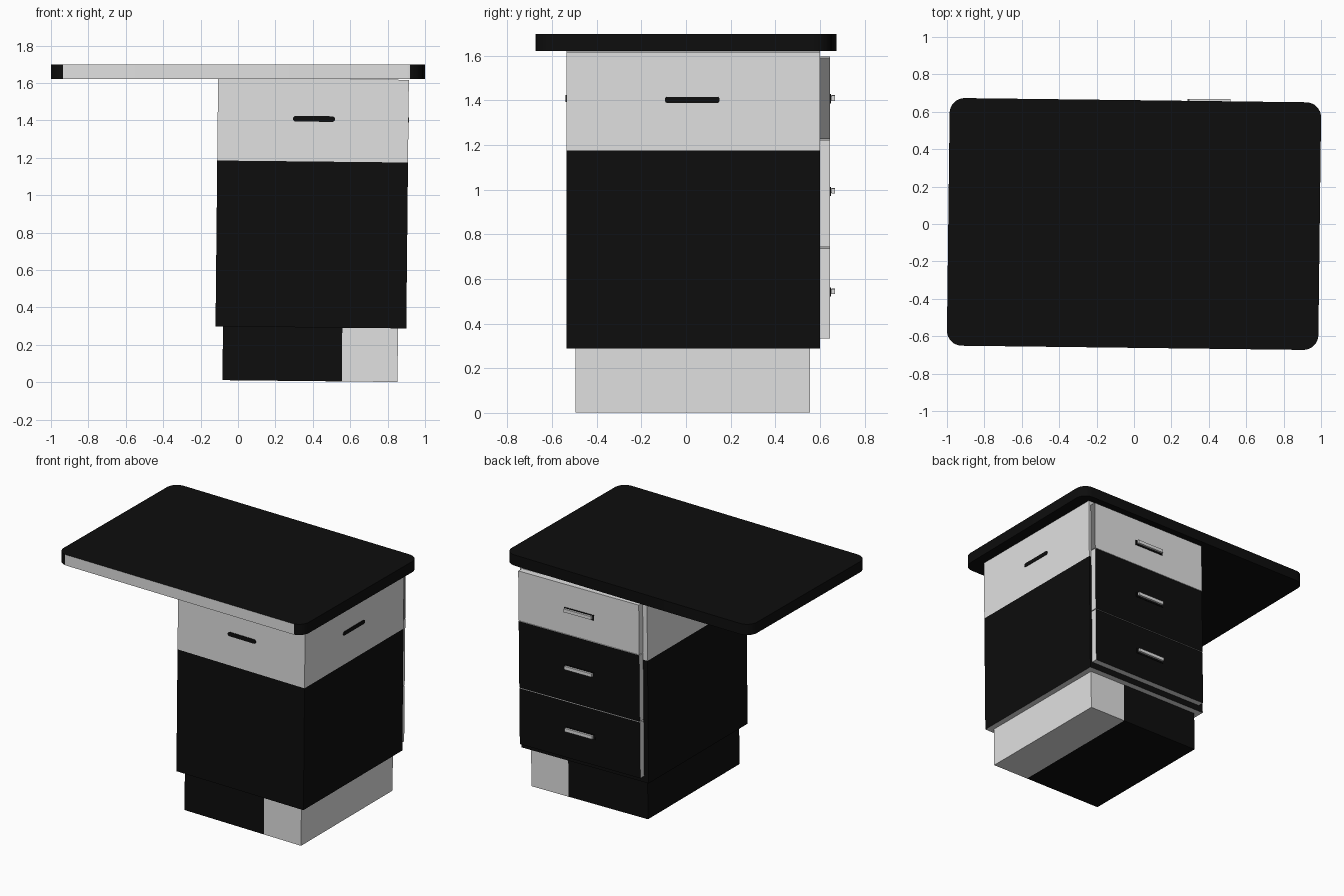
import bpy, bmesh, math
from mathutils import Matrix, Vector

if "Cube" in bpy.data.objects:
    bpy.data.objects.remove(bpy.data.objects["Cube"])

def material(name, v):
    m = bpy.data.materials.new(name)
    m.diffuse_color = (v, v, v, 1)
    m.use_nodes = True
    m.node_tree.nodes["Principled BSDF"].inputs["Base Color"].default_value = m.diffuse_color
    return m

LIGHT, BLACK, DARK = range(3)
MATS = [material("light grey", 0.75), material("black", 0.004), material("dark grey", 0.17)]

# Whole pedestal leans very slightly about the y axis
PIVOT = Vector((0.4, 0, 0.8))
LEAN = Matrix.Translation(PIVOT) @ Matrix.Rotation(math.radians(0.6), 4, 'Y') @ Matrix.Translation(-PIVOT)

def finish(name, bm, rule, xf):
    bmesh.ops.recalc_face_normals(bm, faces=bm.faces)
    for f in bm.faces:
        f.material_index = rule(f.calc_center_median(), f.normal)
    bm.transform(xf)
    me = bpy.data.meshes.new(name)
    bm.to_mesh(me)
    bm.free()
    for m in MATS:
        me.materials.append(m)
    ob = bpy.data.objects.new(name, me)
    bpy.context.collection.objects.link(ob)
    return ob

def box(name, lo, hi, rule, cut=None, xf=LEAN):
    lo, hi = Vector(lo), Vector(hi)
    bm = bmesh.new()
    bmesh.ops.create_cube(bm, size=1)
    for v in bm.verts:
        v.co = Vector((l + (h - l) * (c + 0.5) for l, h, c in zip(lo, hi, v.co)))
    if cut:
        bmesh.ops.bisect_plane(bm, geom=bm.verts[:] + bm.edges[:] + bm.faces[:],
                               plane_co=cut[0], plane_no=cut[1])
    return finish(name, bm, rule, xf)

def rounded_slab(name, hx, hy, r, depth, segs, rule, xf):
    # rounded rectangle extruded upward
    bm = bmesh.new()
    pts = []
    for k, (sx, sy) in enumerate(((1, 1), (-1, 1), (-1, -1), (1, -1))):
        for i in range(segs + 1):
            a = math.pi / 2 * (k + i / segs)
            pts.append((sx * (hx - r) + r * math.cos(a), sy * (hy - r) + r * math.sin(a), 0))
    face = bm.faces.new([bm.verts.new(p) for p in pts])
    ext = bmesh.ops.extrude_face_region(bm, geom=[face])
    for v in ext["geom"]:
        if isinstance(v, bmesh.types.BMVert):
            v.co.z += depth
    return finish(name, bm, rule, xf)

# Desk top: black with a light front edge
top = rounded_slab("desk_top", 0.993, 0.662, 0.08, 0.078, 8,
                   lambda c, n: LIGHT if n.y < -0.99 else BLACK,
                   Matrix.Translation((0, 0, 1.62)) @ Matrix.Rotation(math.radians(-0.7), 4, 'Z'))
bpy.context.view_layer.objects.active = top
top.select_set(True)
bpy.ops.object.shade_smooth_by_angle(angle=math.radians(35))

# Cabinet: light upper band, black below
box("cabinet", (-0.115, -0.535, 0.293), (0.905, 0.6, 1.622),
    lambda c, n: LIGHT if c.z > 1.18 or n.z < -0.9 else BLACK,
    cut=((0, 0, 1.18), (0, 0, 1)))

# Plinth: black with a light right part
box("plinth", (-0.075, -0.495, 0.006), (0.861, 0.555, 0.293),
    lambda c, n: LIGHT if c.x > 0.56 else BLACK,
    cut=((0.563, 0, 0), (1, 0, 0)))

# Drawer fronts on the back, each with a handle
for name, z0, z1, hz in (("bottom", 0.338, 0.742, 0.545),
                         ("middle", 0.748, 1.228, 0.995),
                         ("top", 1.232, 1.592, 1.41)):
    if name == "top":
        rule = lambda c, n: DARK if n.x > 0.9 else LIGHT
    else:
        rule = lambda c, n: BLACK if n.y > 0.9 else LIGHT
    box(name + "_drawer_front", (-0.08, 0.6, z0), (0.888, 0.645, z1), rule)
    box(name + "_handle_plate", (0.28, 0.645, hz - 0.022), (0.52, 0.649, hz + 0.016), lambda c, n: BLACK)
    box(name + "_handle_bar", (0.29, 0.652, hz - 0.012), (0.51, 0.667, hz + 0.012), lambda c, n: LIGHT)
    for side, x in (("left", 0.32), ("right", 0.48)):
        box(f"{name}_handle_post_{side}", (x - 0.012, 0.645, hz - 0.01), (x + 0.012, 0.655, hz + 0.01),
            lambda c, n: LIGHT)

# Flat painted handles on the front and right faces
front = Matrix.Translation((0.4, -0.535, 1.408)) @ Matrix.Rotation(math.pi / 2, 4, 'X')
rounded_slab("front_handle", 0.112, 0.015, 0.014, 0.004, 4, lambda c, n: BLACK, LEAN @ front)
right = Matrix.Translation((0.905, 0.028, 1.407)) @ Matrix.Rotation(math.pi / 2, 4, 'Z') @ Matrix.Rotation(math.pi / 2, 4, 'X')
rounded_slab("right_handle", 0.123, 0.014, 0.013, 0.004, 4, lambda c, n: BLACK, LEAN @ right)
